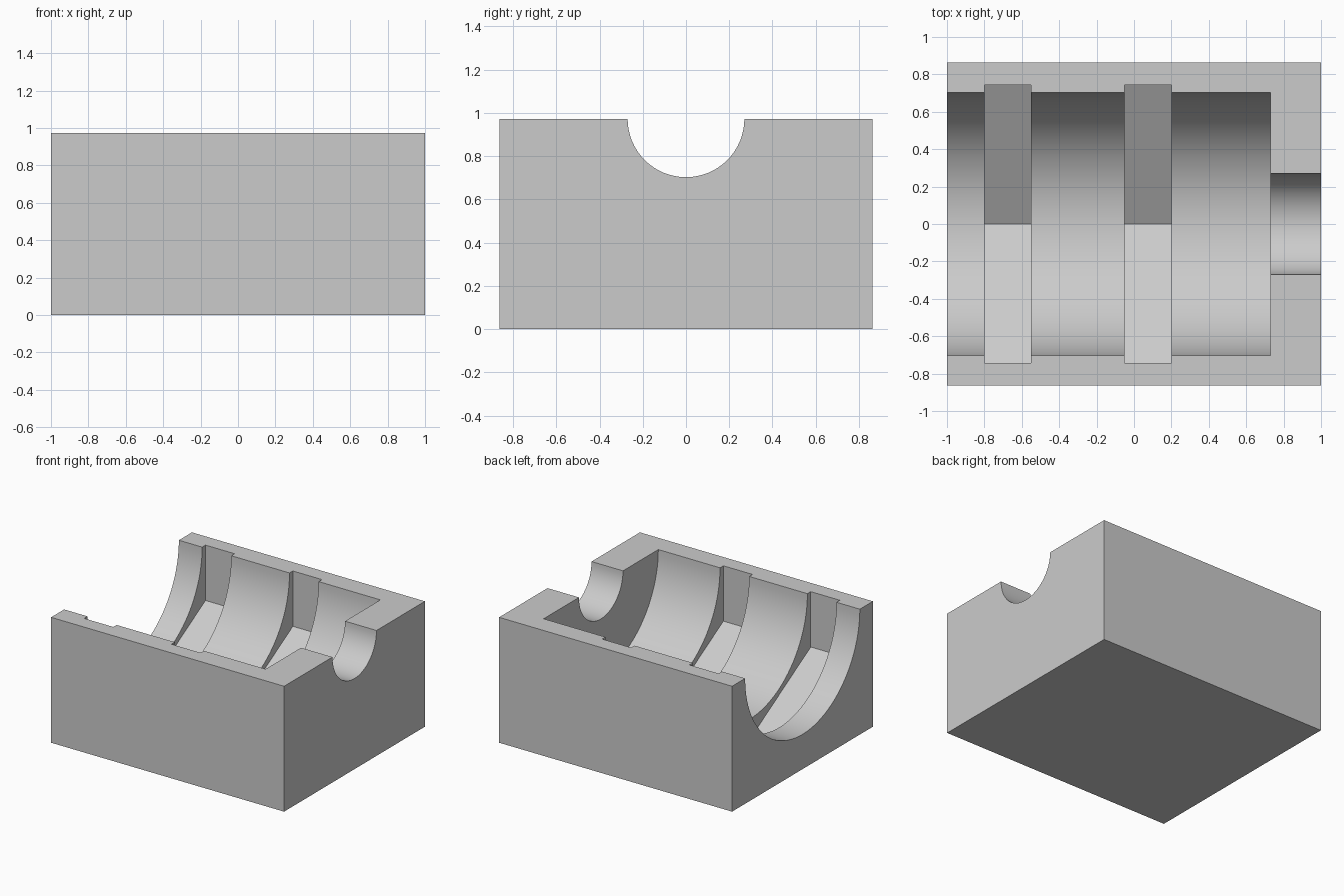
import bpy, bmesh, math

if "Cube" in bpy.data.objects:
    bpy.data.objects.remove(bpy.data.objects["Cube"])

HALF_Y, TOP = 0.863, 0.973

grey = bpy.data.materials.new("light grey")
grey.diffuse_color = (0.6, 0.6, 0.6, 1)
grey.use_nodes = True
grey.node_tree.nodes["Principled BSDF"].inputs["Base Color"].default_value = grey.diffuse_color


def prism(name, x0, x1, points):
    """Solid with the given (y, z) outline, running along x."""
    bm = bmesh.new()
    face = bm.faces.new([bm.verts.new((x0, y, z)) for y, z in points])
    ext = bmesh.ops.extrude_face_region(bm, geom=[face])
    moved = [v for v in ext["geom"] if isinstance(v, bmesh.types.BMVert)]
    bmesh.ops.translate(bm, verts=moved, vec=(x1 - x0, 0, 0))
    bmesh.ops.recalc_face_normals(bm, faces=bm.faces)
    mesh = bpy.data.meshes.new(name)
    bm.to_mesh(mesh)
    bm.free()
    mesh.materials.append(grey)
    obj = bpy.data.objects.new(name, mesh)
    bpy.context.collection.objects.link(obj)
    return obj


def ring(radius, sides):
    """Regular outline centred on the top surface, one corner pointing down."""
    return [(radius * math.sin(2 * math.pi * i / sides),
             TOP - radius * math.cos(2 * math.pi * i / sides)) for i in range(sides)]


# Solid block
block = prism("cradle_block", -1, 1,
              [(-HALF_Y, 0), (HALF_Y, 0), (HALF_Y, TOP), (-HALF_Y, TOP)])

# Main bore, narrow shaft channel and the two hexagonal nut slots
hex_radius = 0.744 / math.cos(math.pi / 6)
cutters = [
    prism("bore_cutter", -1.2, 0.73, ring(0.703, 96)),
    prism("channel_cutter", 0.5, 1.2, ring(0.27, 64)),
    prism("left_slot_cutter", -0.80, -0.55, ring(hex_radius, 6)),
    prism("right_slot_cutter", -0.05, 0.20, ring(hex_radius, 6)),
]
bpy.context.view_layer.objects.active = block
for cutter in cutters:
    mod = block.modifiers.new(cutter.name, "BOOLEAN")
    mod.operation = "DIFFERENCE"
    mod.solver = "EXACT"
    mod.object = cutter
    bpy.ops.object.modifier_apply(modifier=mod.name)
    bpy.data.objects.remove(cutter)

# Smooth bores, crisp edges
bpy.ops.object.select_all(action="DESELECT")
block.select_set(True)
bpy.ops.object.shade_smooth_by_angle(angle=math.radians(20))
